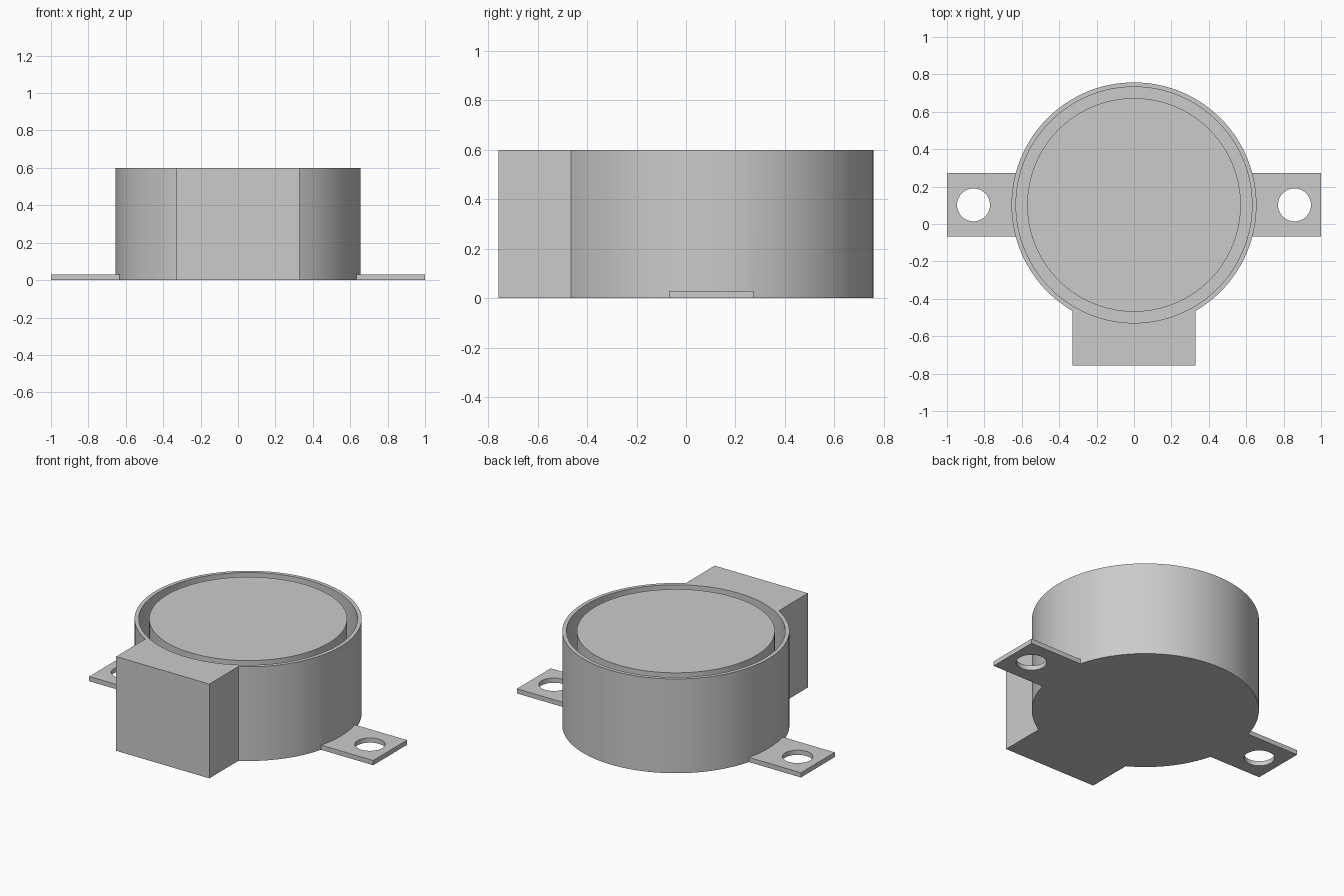
import bpy, bmesh
from math import sin, cos, pi, acos, sqrt

if "Cube" in bpy.data.objects:
    bpy.data.objects.remove(bpy.data.objects["Cube"])

CY = 0.102                 # centre line of the round body
R, R_GROOVE, R_CORE = 0.655, 0.631, 0.571
TOP, PLATE = 0.6, 0.03
BLOCK_X, FRONT = 0.328, -0.757


def arc(cx, cy, r, a0, a1, n):
    return [(cx + r * cos(a0 + (a1 - a0) * i / n), cy + r * sin(a0 + (a1 - a0) * i / n))
            for i in range(n + 1)]


def circle(cx, cy, r, n=128):
    return arc(cx, cy, r, 0, 2 * pi, n)[:-1]


def prism(name, outline, z0, z1, inner=None):
    """Extrude an outline; an inner loop with the same count makes a ring."""
    bm = bmesh.new()
    loops = [[[bm.verts.new((x, y, z)) for x, y in o] for z in (z0, z1)]
             for o in ([outline, inner] if inner else [outline])]
    n = len(outline)

    def band(a, b):
        for i in range(n):
            j = (i + 1) % n
            bm.faces.new((a[i], a[j], b[j], b[i]))

    for low, high in loops:
        band(low, high)
    if inner:
        for k in (0, 1):
            band(loops[0][k], loops[1][k])
    else:
        for ring in loops[0]:
            bm.faces.new(ring)
    bmesh.ops.recalc_face_normals(bm, faces=bm.faces)
    mesh = bpy.data.meshes.new(name)
    bm.to_mesh(mesh)
    bm.free()
    ob = bpy.data.objects.new(name, mesh)
    bpy.context.collection.objects.link(ob)
    return ob


def boolean(ob, other, operation):
    mod = ob.modifiers.new("bool", 'BOOLEAN')
    mod.operation, mod.object, mod.solver = operation, other, 'EXACT'
    bpy.context.view_layer.objects.active = ob
    bpy.ops.object.modifier_apply(modifier=mod.name)
    bpy.data.objects.remove(other)


# round body merged with the square front block
half = acos(sqrt(R * R - BLOCK_X ** 2) / R)
outline = arc(0, CY, R, -pi / 2 + half, 3 * pi / 2 - half, 120)
outline += [(-BLOCK_X, FRONT), (BLOCK_X, FRONT)]
housing = prism("housing", outline, 0, TOP)

# ring groove leaving a thin rim around the central core
groove = prism("groove_cutter", circle(0, CY, R_GROOVE), PLATE, TOP + 0.1,
               circle(0, CY, R_CORE))
boolean(housing, groove, 'DIFFERENCE')

# mounting tabs with screw holes on both sides
for s in (-1, 1):
    tab = prism("mounting_tab", [(s * x, CY + y) for x, y in
                ((0.632, -0.17), (1, -0.17), (1, 0.17), (0.632, 0.17))], 0, PLATE)
    hole = prism("hole_cutter", circle(s * 0.858, CY, 0.088, 64), -0.1, 0.1)
    boolean(tab, hole, 'DIFFERENCE')
    boolean(housing, tab, 'UNION')

bpy.ops.object.select_all(action='DESELECT')
housing.select_set(True)
bpy.context.view_layer.objects.active = housing
bpy.ops.object.shade_smooth_by_angle()
